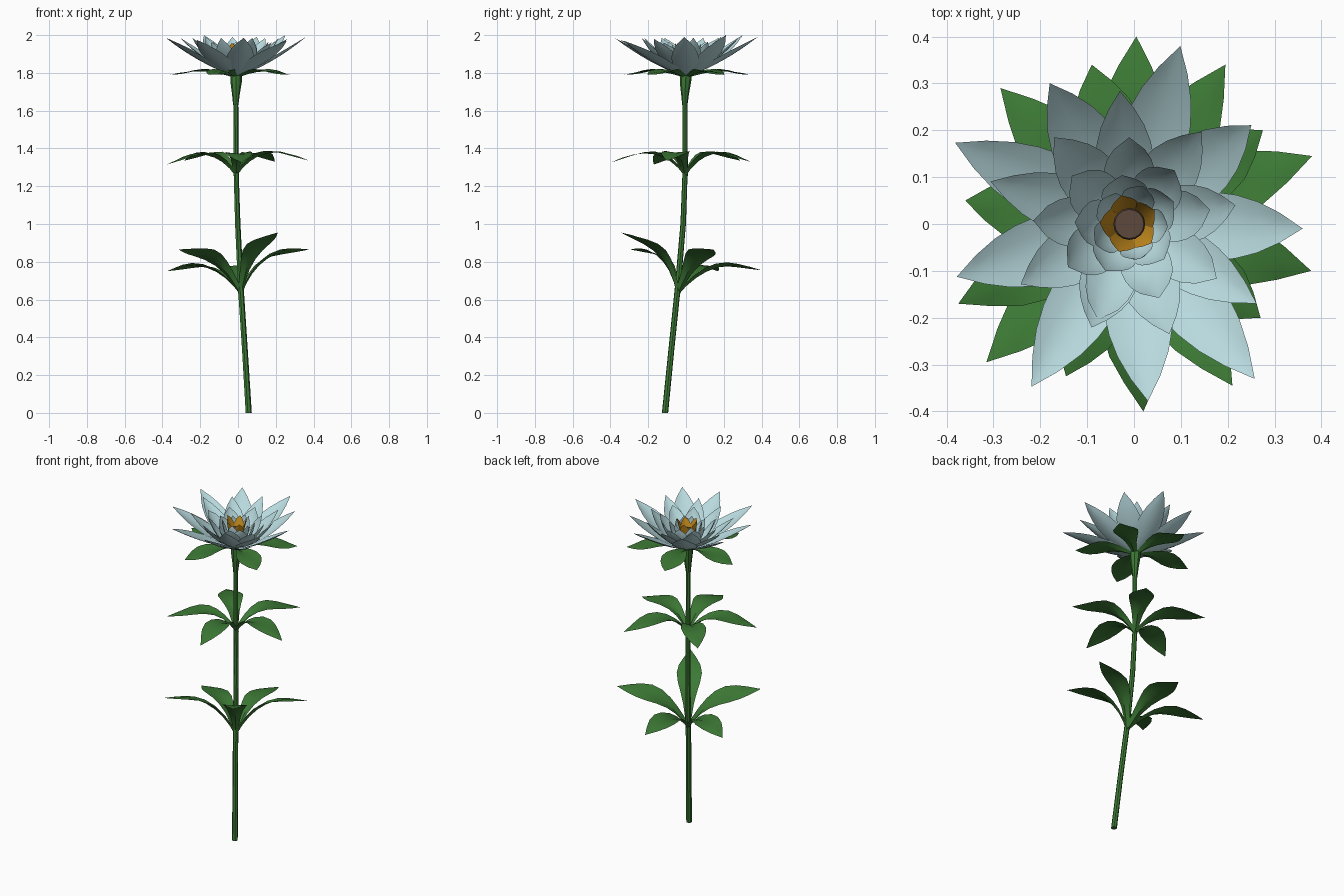
import bpy, bmesh, random
from math import cos, sin, pi, radians
from mathutils import Vector

random.seed(4)
if "Cube" in bpy.data.objects:
    bpy.data.objects.remove(bpy.data.objects["Cube"])


def material(name, r, g, b):
    m = bpy.data.materials.new(name)
    m.use_nodes = True
    m.diffuse_color = (r, g, b, 1)
    bsdf = m.node_tree.nodes["Principled BSDF"]
    bsdf.inputs["Base Color"].default_value = (r, g, b, 1)
    bsdf.inputs["Roughness"].default_value = 0.7
    return m


green = material("leaf green", 0.045, 0.19, 0.035)
pale_blue = material("pale blue petal", 0.48, 0.70, 0.73)
amber = material("amber", 0.62, 0.29, 0.015)
brown = material("brown", 0.11, 0.065, 0.045)


def finish(name, bm, mat, angle=35):
    mesh = bpy.data.meshes.new(name)
    bm.to_mesh(mesh)
    bm.free()
    obj = bpy.data.objects.new(name, mesh)
    bpy.context.collection.objects.link(obj)
    mesh.materials.append(mat)
    bpy.ops.object.select_all(action="DESELECT")
    obj.select_set(True)
    bpy.context.view_layer.objects.active = obj
    bpy.ops.object.shade_smooth_by_angle(angle=radians(angle))


def tube(name, rings, sides, mat):
    """Closed tube through (x, y, z, radius) rings."""
    bm = bmesh.new()
    loops = [[bm.verts.new((x + r * cos(2 * pi * i / sides), y + r * sin(2 * pi * i / sides), z))
              for i in range(sides)] for x, y, z, r in rings]
    for a, b in zip(loops, loops[1:]):
        for i in range(sides):
            j = (i + 1) % sides
            bm.faces.new((a[i], a[j], b[j], b[i]))
    bm.faces.new(loops[0][::-1])
    bm.faces.new(loops[-1])
    finish(name, bm, mat)


def blade(bm, base, tip, axis, bend, widths, half_width, lift, cols=4):
    """Sheet along a curve from base to tip, growing around the given axis; bend is the
    (reach, rise) of its control point, lift(s, t) the cross-section height over the width."""
    base, tip, axis = Vector(base), Vector(tip), Vector(axis).normalized()
    side = axis.cross(tip - base).normalized()
    ctrl = base + side.cross(axis) * bend[0] + axis * bend[1]
    rows = []
    for k, w in enumerate(widths):
        t = k / (len(widths) - 1)
        p = base * (1 - t) ** 2 + ctrl * 2 * t * (1 - t) + tip * t * t
        tangent = ((ctrl - base) * (1 - t) + (tip - ctrl) * t).normalized()
        normal = tangent.cross(side)
        w *= half_width
        if w == 0:
            rows.append([bm.verts.new(p)])
            continue
        spread = [2 * i / cols - 1 for i in range(cols + 1)]
        rows.append([bm.verts.new(p + side * s * w + normal * lift(s, t) * w) for s in spread])
    for r0, r1 in zip(rows, rows[1:]):
        for i in range(cols):
            if len(r1) == 1:
                bm.faces.new((r0[i], r1[0], r0[i + 1]))
            else:
                bm.faces.new((r0[i], r1[i], r1[i + 1], r0[i + 1]))


# Stem and the flared cup under the flower
tube("stem", [(.056, -.111, 0, .017), (.036, -.078, .33, .016), (.015, -.045, .65, .016),
              (-.002, -.015, 1, .015), (-.011, -.004, 1.3, .014), (-.012, -.006, 1.68, .013)], 7, green)
tube("flower_cup", [(-.012, -.006, 1.63, .014), (-.011, -.005, 1.69, .021),
                    (-.01, -.003, 1.75, .03), (-.01, 0, 1.785, .031)], 8, green)

# Leaf tiers: base, growth axis, bend, and the tips of five leaves each
LEAF = [.18, .27, .42, .64, .88, 1, .86, .5, 0]


def leaf_fold(s, t):
    return abs(s) * (.7 - t)


tiers = {
    "lower_leaves": ((.017, -.047, .62), (-.146, .227, 1), (.14, .27),
                     [(.21, -.345, .955), (-.315, -.295, .865), (.38, .145, .865),
                      (.005, .4, .755), (-.375, .17, .75)]),
    "middle_leaves": ((-.01, -.004, 1.25), (-.03, .01, 1), (.14, .2),
                      [(.02, -.4, 1.325), (.378, -.1, 1.335), (-.375, -.17, 1.315),
                       (.195, .34, 1.33), (-.285, .29, 1.335)]),
    "sepals": ((-.01, 0, 1.77), (0, 0, 1), (.17, .065),
               [(-.09, .34, 1.79), (.275, .2, 1.79), (-.36, .05, 1.79),
                (.27, -.2, 1.79), (-.145, -.325, 1.79)]),
}
for name, (base, axis, bend, tips) in tiers.items():
    bm = bmesh.new()
    for tip in tips:
        blade(bm, base, tip, axis, bend, LEAF, .072, leaf_fold)
    finish(name, bm, green)

# Petal rings
POINTED = [.3, .56, .78, .94, 1, .93, .75, .44, 0]
ROUNDED = [.4, .62, .82, .96, 1, .97, .86, .6, 0]
CENTRE = (-.01, 0)


def petal_ring(name, tips, start, base_z, bend, widths, half, cup, mat):
    """tips holds (angle, reach, height); start is the radius where petals attach."""
    bm = bmesh.new()
    for deg, reach, z in tips:
        a = radians(deg)
        base, tip = [(CENTRE[0] + r * cos(a), CENTRE[1] + r * sin(a), h)
                     for r, h in ((start, base_z), (reach, z))]
        blade(bm, base, tip, (0, 0, 1), bend, widths, half, lambda s, t: cup * s * s)
    finish(name, bm, mat, 60)


def even_ring(count, first, reach, z, jitter):
    return [(first + 360 * i / count + random.uniform(-5, 5),
             reach + random.uniform(-jitter, jitter), z + random.uniform(-.01, .01))
            for i in range(count)]


petal_ring("outer_petals",
           [(74, .395, 1.99), (39, .335, 2), (-1.5, .37, 1.99), (-51, .425, 1.97), (-84, .38, 1.985),
            (-121, .405, 1.975), (-163, .385, 1.985), (155, .41, 1.985), (119.5, .345, 2)],
           .01, 1.782, (.18, .06), POINTED, .073, .22, pale_blue)
petal_ring("second_petals",
           [(94, .285, 1.99), (131, .245, 1.99), (163, .31, 1.985), (-151, .265, 1.985),
            (-110, .235, 1.985), (-70, .25, 1.985), (-32, .32, 1.98), (10, .23, 1.985), (52, .25, 1.985)],
           .01, 1.787, (.14, .05), POINTED, .062, .25, pale_blue)
petal_ring("third_petals",
           [(10, .175, 1.965), (50, .15, 1.965), (90, .185, 1.965), (140, .16, 1.965),
            (178, .205, 1.96), (-145, .16, 1.965), (-108, .215, 1.955), (-68, .17, 1.965),
            (-32, .22, 1.96)],
           .015, 1.792, (.105, .035), ROUNDED, .055, .3, pale_blue)
petal_ring("fourth_petals", even_ring(5, 30, .112, 1.945, .008),
           .02, 1.795, (.075, .04), ROUNDED, .05, .35, pale_blue)
petal_ring("inner_petals", even_ring(5, 66, .082, 1.95, .005),
           .02, 1.8, (.06, .05), ROUNDED, .036, .35, pale_blue)

# Amber heart petals around the brown core
petal_ring("heart_petals", even_ring(5, 30, .063, 1.96, .002),
           .03, 1.81, (.008, .07), ROUNDED, .032, .25, amber)
tube("flower_core", [(*CENTRE, 1.8, .028), (*CENTRE, 1.89, .034), (*CENTRE, 1.9, .031)], 16, brown)
